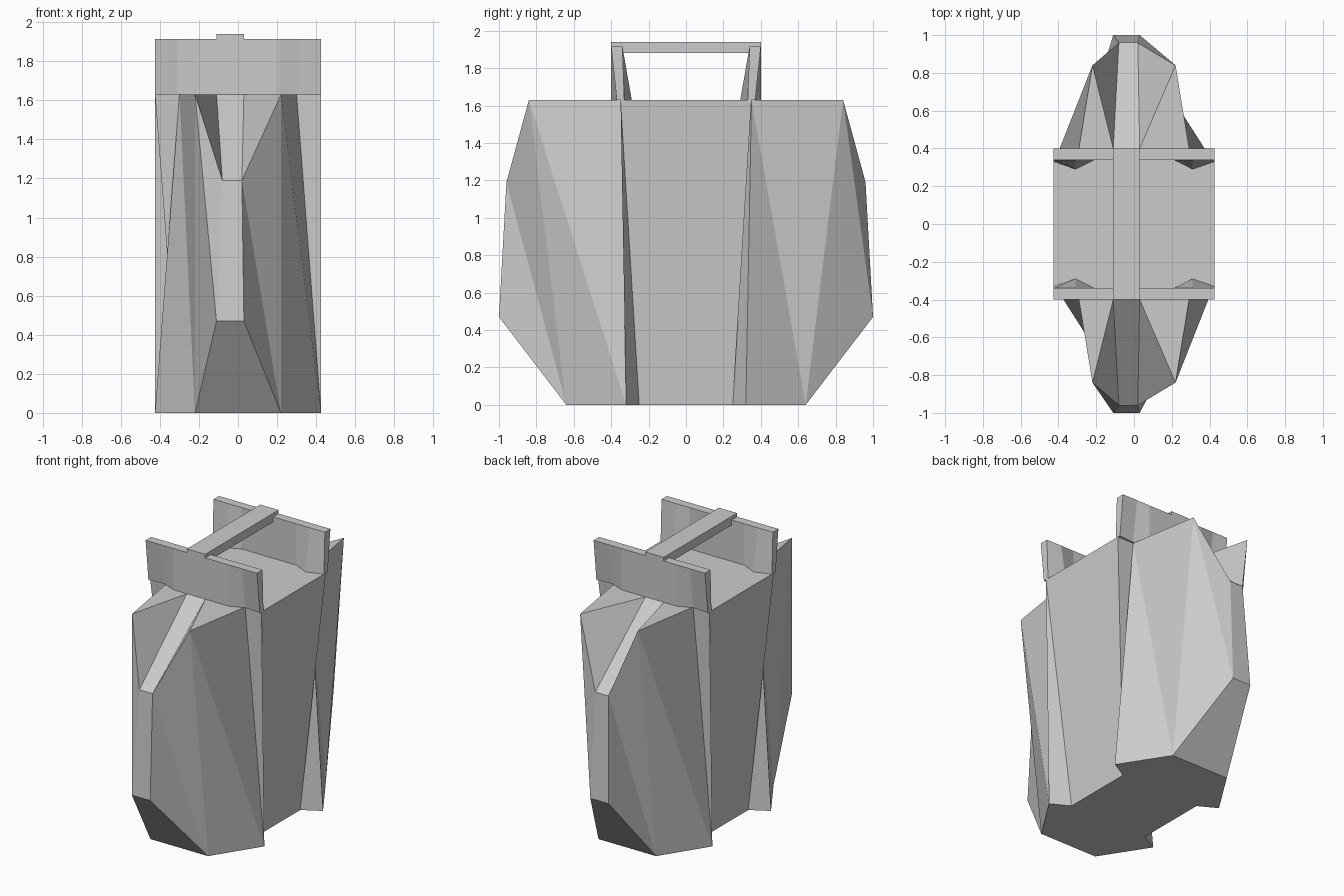
import bpy, bmesh

if "Cube" in bpy.data.objects:
    bpy.data.objects.remove(bpy.data.objects["Cube"])


def new_object(name, bm):
    bmesh.ops.remove_doubles(bm, verts=bm.verts[:], dist=0.0001)
    bmesh.ops.triangulate(bm, faces=[f for f in bm.faces if len(f.verts) > 4])
    bmesh.ops.recalc_face_normals(bm, faces=bm.faces[:])
    mesh = bpy.data.meshes.new(name)
    bm.to_mesh(mesh)
    bm.free()
    ob = bpy.data.objects.new(name, mesh)
    bpy.context.collection.objects.link(ob)
    return ob


# Pleated body: named corner points of one quarter, mirrored to the others
TOP, STRIP = 1.63, {1: (0.03, 0.02), -1: (-0.11, -0.08)}
CORNERS = {
    "C": (0.22, 0.84, TOP), "G": (0.30, 0.35, TOP), "H": (0.425, 0.35, TOP),
    "D": (0.22, 0.64, 0), "F": (0.425, 0.32, 0), "M": (0.30, 0.25, 0),
}
# Pleats twist one way on two quarters and the other way on the opposite two
TWIST_A = "CBD BED CDF CFG GFH HFM ABC"
TWIST_B = "CBE CED CDG DFG GFM GMH ABC"

bm = bmesh.new()
v = {}
for sx in (1, -1):
    wide, narrow = STRIP[sx]
    for sy in (1, -1):
        for key, (x, y, z) in CORNERS.items():
            v[key, sx, sy] = bm.verts.new((sx * x, sy * y, z))
        v["A", sx, sy] = bm.verts.new((wide, sy * 0.40, TOP))
        v["B", sx, sy] = bm.verts.new((narrow, sy * 0.96, 1.19))
        v["E", sx, sy] = bm.verts.new((wide, sy * 1.0, 0.47))
        for tri in (TWIST_A if sx * sy < 0 else TWIST_B).split():
            bm.faces.new([v[k, sx, sy] for k in tri])
    # flat side panel
    bm.faces.new([v["H", sx, -1], v["M", sx, -1], v["M", sx, 1], v["H", sx, 1]])

# End strips: sloping groove, upright band, lower chamfer
for sy in (1, -1):
    for a, b in ("AB", "BE", "ED"):
        bm.faces.new([v[a, -1, sy], v[a, 1, sy], v[b, 1, sy], v[b, -1, sy]])


# Top and bottom caps follow the whole outline
def cap(keys):
    ring = []
    for sx, sy in ((1, -1), (1, 1), (-1, 1), (-1, -1)):
        order = keys if sx * sy < 0 else keys[::-1]
        ring += [v[k, sx, sy] for k in order]
    bm.faces.new(ring)


cap("ACGH")
cap("DFM")
new_object("pleated_body", bm)

# Upright end plates: straight top rim, bottom edge pushed inwards near the ends
STATIONS = [(0.425, 0.37, 0.33), (0.31, 0.36, 0.29), (0.21, 0.40, 0.34)]
STATIONS = [(-x, o, i) for x, o, i in STATIONS] + STATIONS[::-1]
for name, sy in (("front_plate", -1), ("back_plate", 1)):
    bm = bmesh.new()
    rows = []
    for x, outer, inner in STATIONS:
        rows.append([bm.verts.new(p) for p in (
            (x, sy * outer, TOP), (x, sy * 0.40, 1.915),
            (x, sy * 0.34, 1.915), (x, sy * inner, TOP))])
    for r, s in zip(rows, rows[1:]):
        for i in range(4):
            j = (i + 1) % 4
            bm.faces.new([r[i], r[j], s[j], s[i]])
    bm.faces.new(rows[0])
    bm.faces.new(rows[-1])
    new_object(name, bm)

# Carry bar across the plates
bm = bmesh.new()
bmesh.ops.create_cube(bm, size=1)
for vert in bm.verts:
    vert.co = (-0.04 + vert.co.x * 0.14, vert.co.y * 0.80, 1.91 + vert.co.z * 0.06)
new_object("carry_bar", bm)
